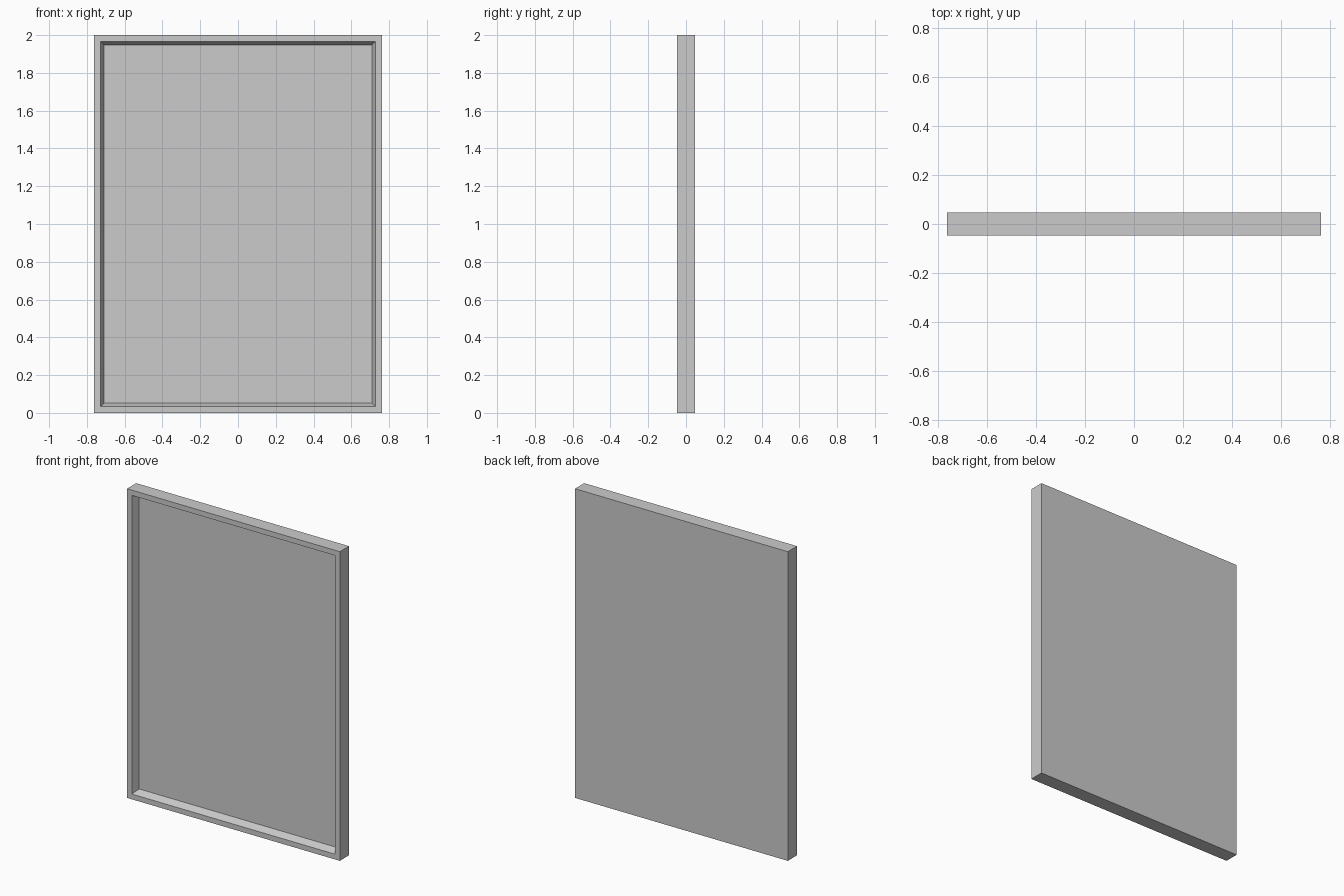
import bpy, bmesh
from mathutils import Matrix, Vector

if "Cube" in bpy.data.objects:
    bpy.data.objects.remove(bpy.data.objects["Cube"])

W, D, H = 1.523, 0.094, 2.0      # overall size
LIP, SLOPE, DEPTH = 0.048, 0.027, 0.049   # rim width, bevel width, recess depth

# Framed panel: a slab whose front is inset to a flat rim, then sunk with sloped sides
bm = bmesh.new()
bmesh.ops.create_cube(bm, size=1, matrix=Matrix.Translation((0, 0, H / 2)) @ Matrix.Diagonal((W, D, H, 1)))
bm.normal_update()
front = min(bm.faces, key=lambda f: f.calc_center_median().y)
bmesh.ops.inset_region(bm, faces=[front], thickness=LIP)
bmesh.ops.inset_region(bm, faces=[front], thickness=SLOPE)
bmesh.ops.translate(bm, verts=front.verts[:], vec=Vector((0, DEPTH, 0)))
bmesh.ops.recalc_face_normals(bm, faces=bm.faces[:])

mesh = bpy.data.meshes.new("framed_panel")
bm.to_mesh(mesh)
bm.free()
bpy.context.collection.objects.link(bpy.data.objects.new("framed_panel", mesh))
